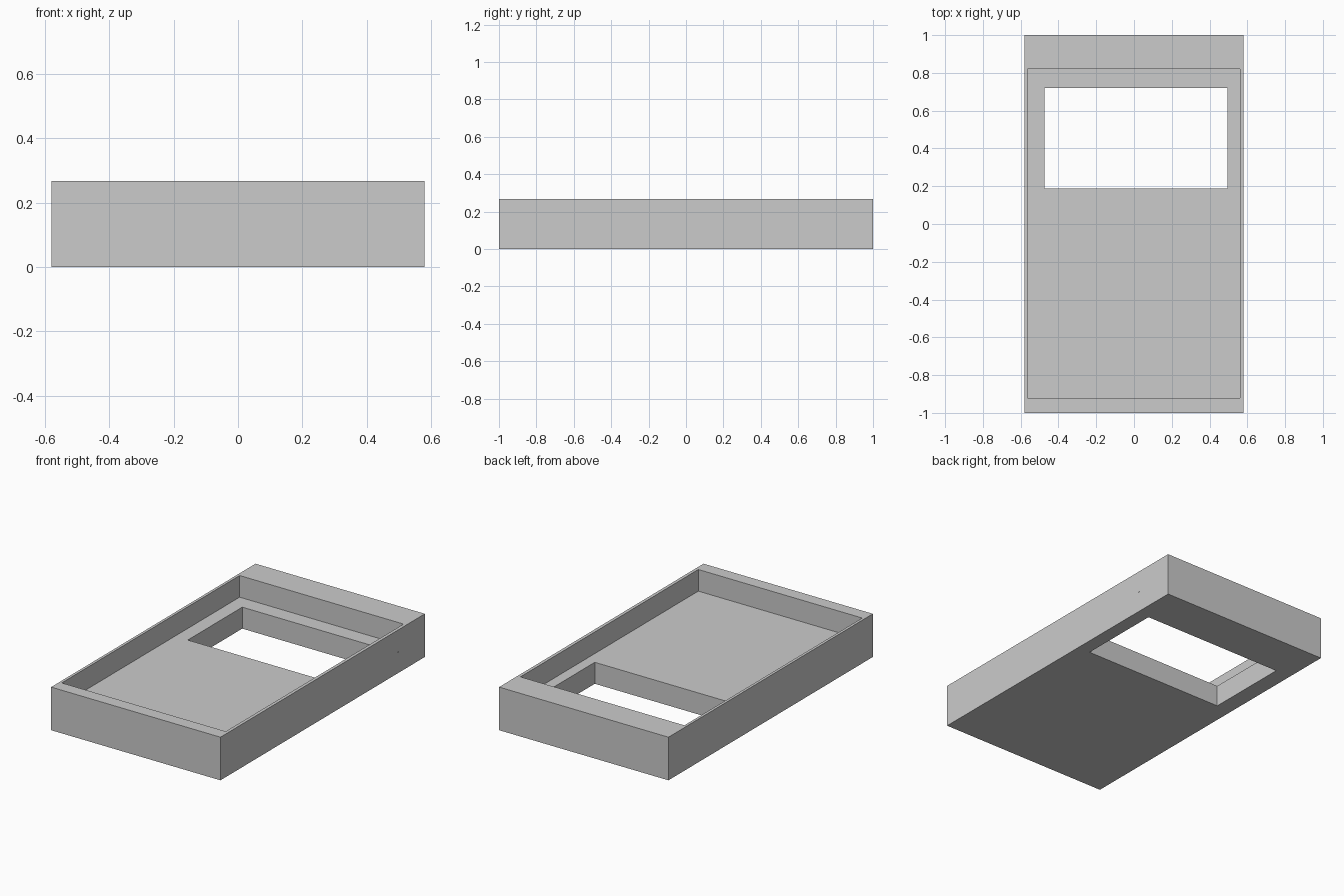
import bpy
from mathutils import Matrix, Vector

cube = bpy.data.objects.get("Cube")
if cube:
    bpy.data.objects.remove(cube, do_unlink=True)

# Single grey material
GREY = (0.6, 0.6, 0.6, 1)
grey = bpy.data.materials.new("plain grey")
grey.use_nodes = True
grey.diffuse_color = GREY
grey.node_tree.nodes["Principled BSDF"].inputs["Base Color"].default_value = GREY


def box(name, low, high):
    """Axis-aligned box between two corners."""
    low, high = Vector(low), Vector(high)
    bpy.ops.mesh.primitive_cube_add(size=1)
    obj = bpy.context.object
    obj.name = name
    obj.data.transform(Matrix.Translation((low + high) / 2) @ Matrix.Diagonal((high - low).to_4d()))
    obj.data.materials.append(grey)
    return obj


def cut(target, cutter):
    """Subtract a cutter with a live boolean and hide it."""
    mod = target.modifiers.new(cutter.name, "BOOLEAN")
    mod.operation = "DIFFERENCE"
    mod.solver = "EXACT"
    mod.object = cutter
    cutter.hide_render = True
    cutter.hide_set(True)


HEIGHT, FLOOR = 0.267, 0.133

# Solid case body
case = box("case", (-0.58, -1, 0), (0.58, 1, HEIGHT))

# Open pocket, screen window and pin hole in the side wall
cut(case, box("pocket_cutter", (-0.563, -0.92, FLOOR), (0.56, 0.82, HEIGHT + 0.1)))
cut(case, box("window_cutter", (-0.475, 0.187, -0.1), (0.494, 0.72, HEIGHT)))
cut(case, box("pin_hole_cutter", (0.575, 0.734, 0.128), (0.6, 0.742, 0.132)))
